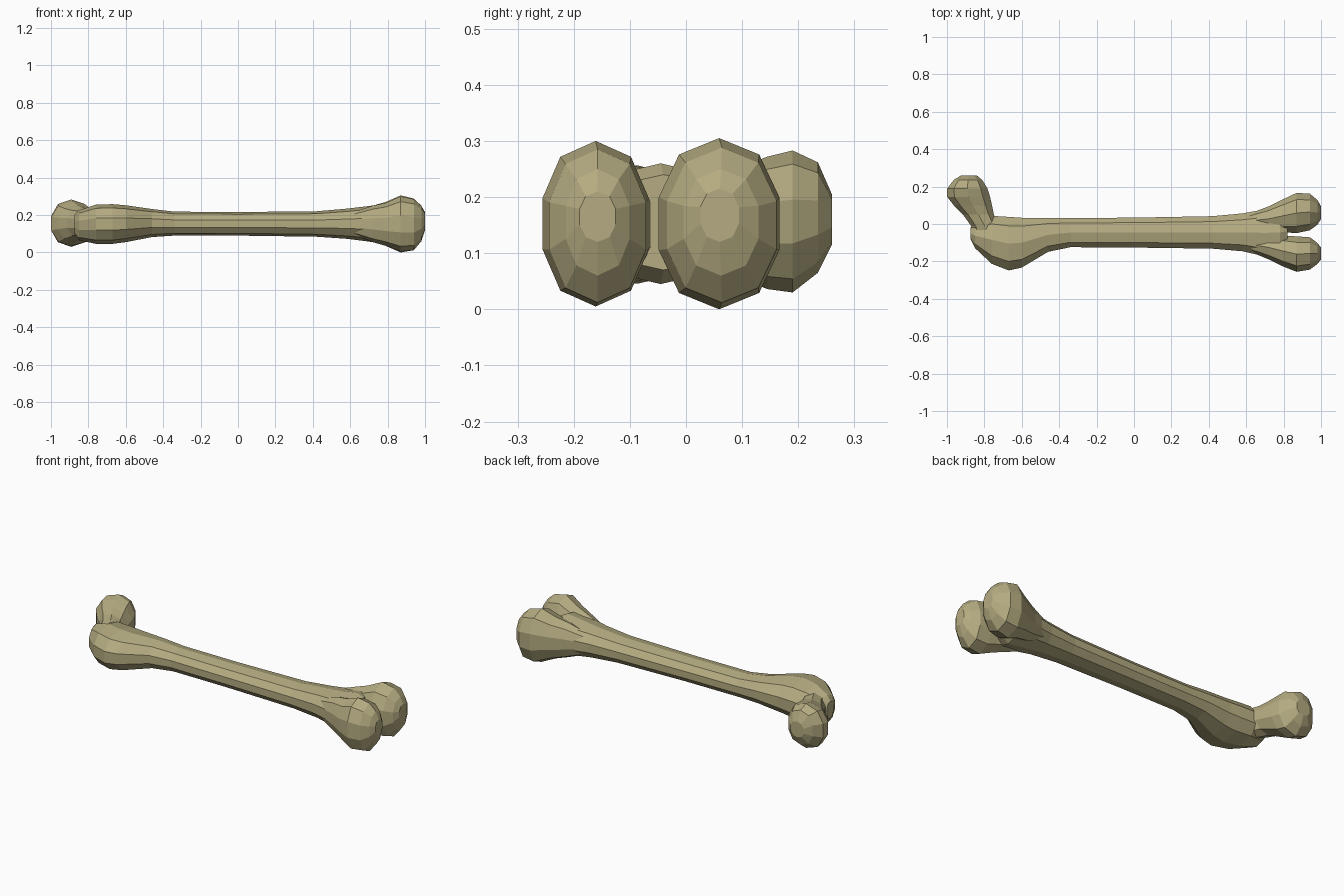
import bpy, bmesh, math
from mathutils import Vector

cube = bpy.data.objects.get("Cube")
if cube:
    bpy.data.objects.remove(cube, do_unlink=True)

# Single flat bone colour
bone = bpy.data.materials.new("aged bone")
bone.use_nodes = True
colour = (0.46, 0.41, 0.22, 1)
bone.diffuse_color = colour
shader = next(n for n in bone.node_tree.nodes if n.type == 'BSDF_PRINCIPLED')
shader.inputs["Base Color"].default_value = colour
shader.inputs["Roughness"].default_value = 0.8


def loft(name, rows, along_y=False, sides=10):
    """Skin faceted oval rings; each row is (position, side min, side max, z min, z max)."""
    bm = bmesh.new()
    rings = []
    for pos, a, b, lo, hi in rows:
        ring = []
        for i in range(sides):
            t = 2 * math.pi * (i + 0.5) / sides
            c, s = math.cos(t), math.sin(t)
            side = (a + b) / 2 + (b - a) / 2 * math.copysign(abs(c) ** 0.85, c) * 1.03
            z = (lo + hi) / 2 + (hi - lo) / 2 * s
            ring.append(bm.verts.new((side, pos, z) if along_y else (pos, side, z)))
        rings.append(ring)
    for r, q in zip(rings, rings[1:]):
        for i in range(sides):
            j = (i + 1) % sides
            bm.faces.new((r[i], r[j], q[j], q[i]))
    bm.faces.new(rings[0])
    bm.faces.new(rings[-1])
    bmesh.ops.recalc_face_normals(bm, faces=bm.faces)
    mesh = bpy.data.meshes.new(name)
    bm.to_mesh(mesh)
    bm.free()
    mesh.materials.append(bone)
    obj = bpy.data.objects.new(name, mesh)
    bpy.context.collection.objects.link(obj)
    return obj


# Shaft, swelling into the outer knob at one end and the flared joint at the other
loft("shaft", [
    (-.875, -.08, -.02, .10, .20),
    (-.85, -.13, .005, .065, .225),
    (-.76, -.215, .045, .046, .256),
    (-.67, -.25, .04, .046, .258),
    (-.60, -.235, .035, .055, .252),
    (-.46, -.15, .034, .082, .232),
    (-.34, -.125, .033, .09, .218),
    (0, -.127, .035, .09, .216),
    (.42, -.133, .043, .084, .22),
    (.58, -.147, .058, .073, .234),
    (.70, -.175, .08, .058, .248),
    (.78, -.18, .09, .045, .26),
    (.82, -.15, .07, .07, .24),
])

# Neck and ball head, leaning back from the knob
loft("neck_and_head", [
    (-.10, -.84, -.70, .09, .22),
    (-.01, -.872, -.725, .075, .236),
    (.05, -.915, -.748, .075, .24),
    (.10, -.965, -.758, .055, .255),
    (.145, -1.0, -.768, .036, .272),
    (.19, -1.0, -.782, .03, .283),
    (.235, -.965, -.81, .065, .262),
    (.26, -.925, -.84, .115, .205),
], along_y=True)

# Paired knuckles at the knee end
loft("back_knuckle", [
    (.60, -.02, .05, .10, .21),
    (.72, -.04, .095, .055, .25),
    (.79, -.045, .13, .035, .27),
    (.87, -.05, .168, .0, .305),
    (.94, -.035, .163, .012, .288),
    (.98, -.005, .13, .06, .25),
    (1.0, .025, .095, .12, .215),
])
loft("front_knuckle", [
    (.60, -.14, -.07, .10, .21),
    (.72, -.19, -.06, .055, .25),
    (.79, -.225, -.06, .035, .265),
    (.87, -.257, -.065, .005, .30),
    (.94, -.245, -.07, .012, .285),
    (.98, -.215, -.10, .06, .25),
    (1.0, -.19, -.125, .12, .21),
])
